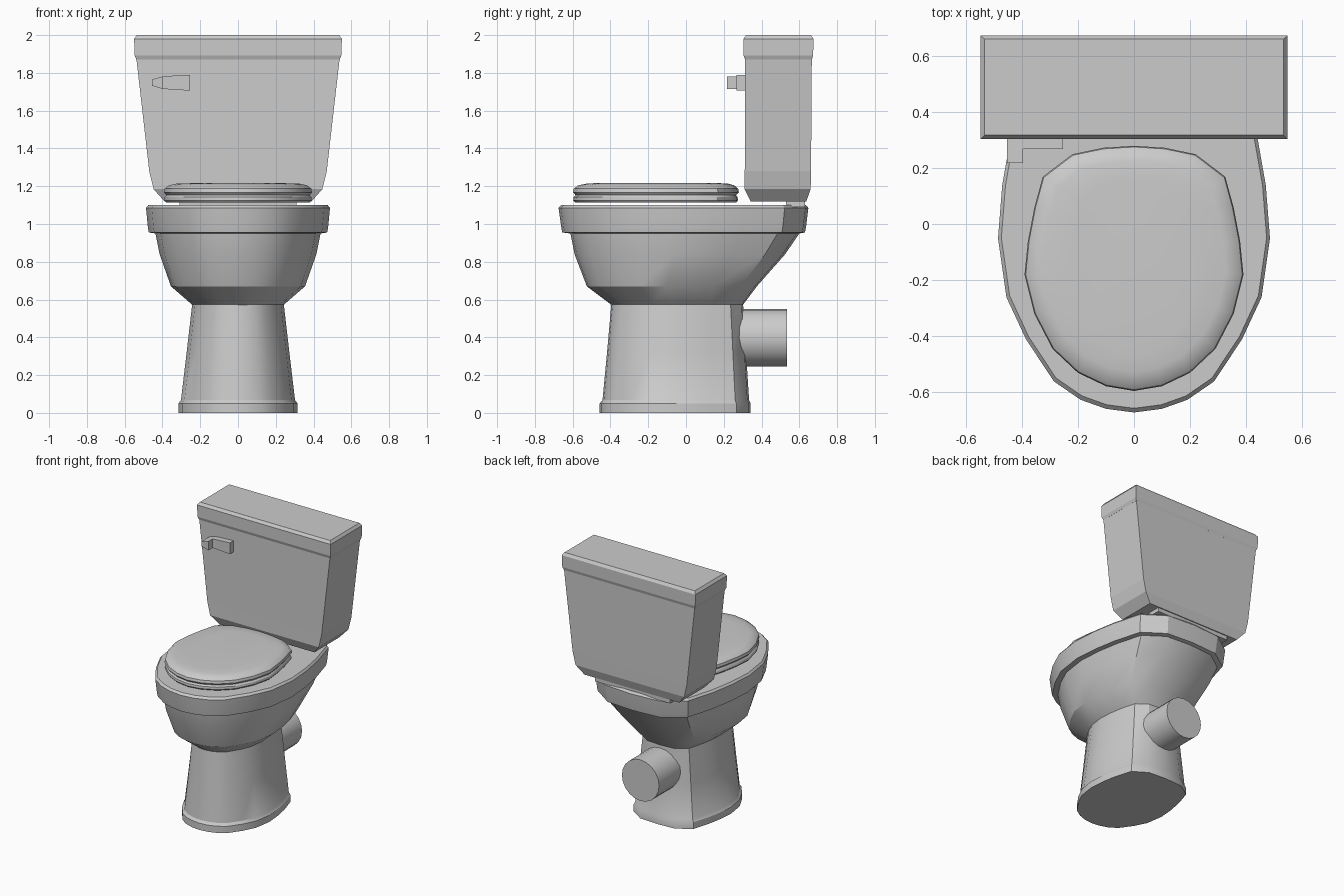
import bpy, bmesh, math
from mathutils import Matrix

if "Cube" in bpy.data.objects:
    bpy.data.objects.remove(bpy.data.objects["Cube"])

# Half outlines in plan (front to back), as fractions of half-width and depth
RIM = [(x / .485, (y + .67) / 1.315) for x, y in [
    (0, -.67), (.1, -.657), (.19, -.625), (.285, -.56), (.385, -.41), (.455, -.26),
    (.485, -.05), (.47, .14), (.44, .31), (.38, .52), (.22, .63), (0, .645)]]
LID = [(x / .39, (y + .595) / .875) for x, y in [
    (0, -.595), (.1, -.578), (.2, -.53), (.29, -.445), (.355, -.32), (.39, -.18),
    (.378, -.06), (.355, .06), (.325, .17), (.22, .25), (.11, .273), (0, .28)]]
BOX = [(0, 0), (1, 0), (1, 1), (0, 1)]


def ring(outline, half, y0, y1, z):
    """Mirrored closed loop of points from a half outline."""
    right = [(u * half, y0 + v * (y1 - y0), z) for u, v in outline]
    return right + [(-x, y, z) for x, y, z in right[-2:0:-1]]


def finish(name, bm, smooth=False):
    bmesh.ops.recalc_face_normals(bm, faces=bm.faces)
    me = bpy.data.meshes.new(name)
    bm.to_mesh(me)
    bm.free()
    ob = bpy.data.objects.new(name, me)
    bpy.context.collection.objects.link(ob)
    if smooth:
        bpy.ops.object.select_all(action='DESELECT')
        ob.select_set(True)
        bpy.context.view_layer.objects.active = ob
        bpy.ops.object.shade_smooth_by_angle(angle=math.radians(30))
    return ob


def loft(name, rings, closed=False, smooth=False):
    """Skin a stack of loops; cap the ends or join last to first."""
    bm = bmesh.new()
    loops = [[bm.verts.new(p) for p in r] for r in rings]
    pairs = list(zip(loops, loops[1:]))
    if closed:
        pairs.append((loops[-1], loops[0]))
    else:
        bm.faces.new(loops[0])
        bm.faces.new(loops[-1])
    for a, b in pairs:
        n = len(a)
        for i in range(n):
            j = (i + 1) % n
            bm.faces.new((a[i], a[j], b[j], b[i]))
    return finish(name, bm, smooth)


# Pedestal with foot moulding
loft("pedestal", [ring(RIM, *r) for r in [
    (.315, -.457, .342, 0), (.315, -.457, .342, .05), (.302, -.442, .334, .068),
    (.272, -.418, .318, .32), (.242, -.395, .302, .58)]], smooth=True)

# Bowl: outside, rim, then down into the basin
bowl = [ring(RIM, *r) for r in [
    (.242, -.395, .302, .572), (.355, -.525, .375, .67), (.415, -.59, .525, .84),
    (.437, -.612, .60, .95), (.472, -.655, .63, .955), (.477, -.66, .635, .98),
    (.487, -.675, .648, 1.085), (.475, -.66, .635, 1.10)]]
bowl += [ring(LID, *r) for r in [
    (.31, -.52, .15, 1.10), (.30, -.50, .13, 1.0), (.22, -.40, .08, .78), (.1, -.25, 0, .66)]]
loft("bowl", bowl, smooth=True)

# Seat ring
loft("seat", [ring(LID, *r) for r in [
    (.382, -.588, .268, 1.115), (.39, -.597, .275, 1.125), (.388, -.595, .273, 1.142),
    (.378, -.582, .264, 1.155), (.26, -.46, .12, 1.155), (.26, -.46, .12, 1.115)]],
    closed=True, smooth=True)

# Lid, gently domed
loft("lid", [ring(LID, *r) for r in [
    (.38, -.585, .267, 1.153), (.392, -.598, .28, 1.168), (.388, -.594, .276, 1.187),
    (.365, -.57, .255, 1.205), (.33, -.53, .225, 1.213), (.22, -.47, .165, 1.217)]], smooth=True)

# Cistern
loft("tank", [ring(BOX, *r) for r in [
    (.39, .342, .637, 1.12), (.447, .31, .66, 1.185), (.47, .311, .662, 1.28),
    (.538, .313, .666, 1.875)]])
loft("tank_lid", [ring(BOX, *r) for r in [
    (.538, .313, .666, 1.87), (.547, .305, .673, 1.892),
    (.55, .304, .675, 1.98), (.536, .318, .662, 2.0)]])
loft("tank_coupling", [ring(BOX, .31, .53, .63, z) for z in (1.09, 1.13)])

# Flush handle: L-shaped in plan, tapering to its outer end
bm = bmesh.new()
sections = []
for x, y0, z0, z1 in [(-.255, .268, 1.706, 1.79), (-.397, .268, 1.715, 1.782),
                      (-.397, .218, 1.715, 1.782), (-.455, .218, 1.732, 1.765)]:
    sections.append([bm.verts.new(p) for p in
                     [(x, y0, z0), (x, y0, z1), (x, .32, z1), (x, .32, z0)]])
for a, b in zip(sections, sections[1:]):
    for i in range(4):
        j = (i + 1) % 4
        if len({v.co.copy().freeze() for v in (a[i], a[j], b[j], b[i])}) == 4:
            bm.faces.new((a[i], a[j], b[j], b[i]))
bm.faces.new(sections[0])
bm.faces.new(sections[-1])
bmesh.ops.remove_doubles(bm, verts=bm.verts, dist=1e-4)
finish("flush_handle", bm)

# Waste outlet pipe
bm = bmesh.new()
bmesh.ops.create_cone(bm, cap_ends=True, segments=20, radius1=.153, radius2=.153, depth=.335,
                      matrix=Matrix.Translation((0, .3675, .398)) @ Matrix.Rotation(math.pi / 2, 4, 'X'))
finish("outlet_pipe", bm, smooth=True)
